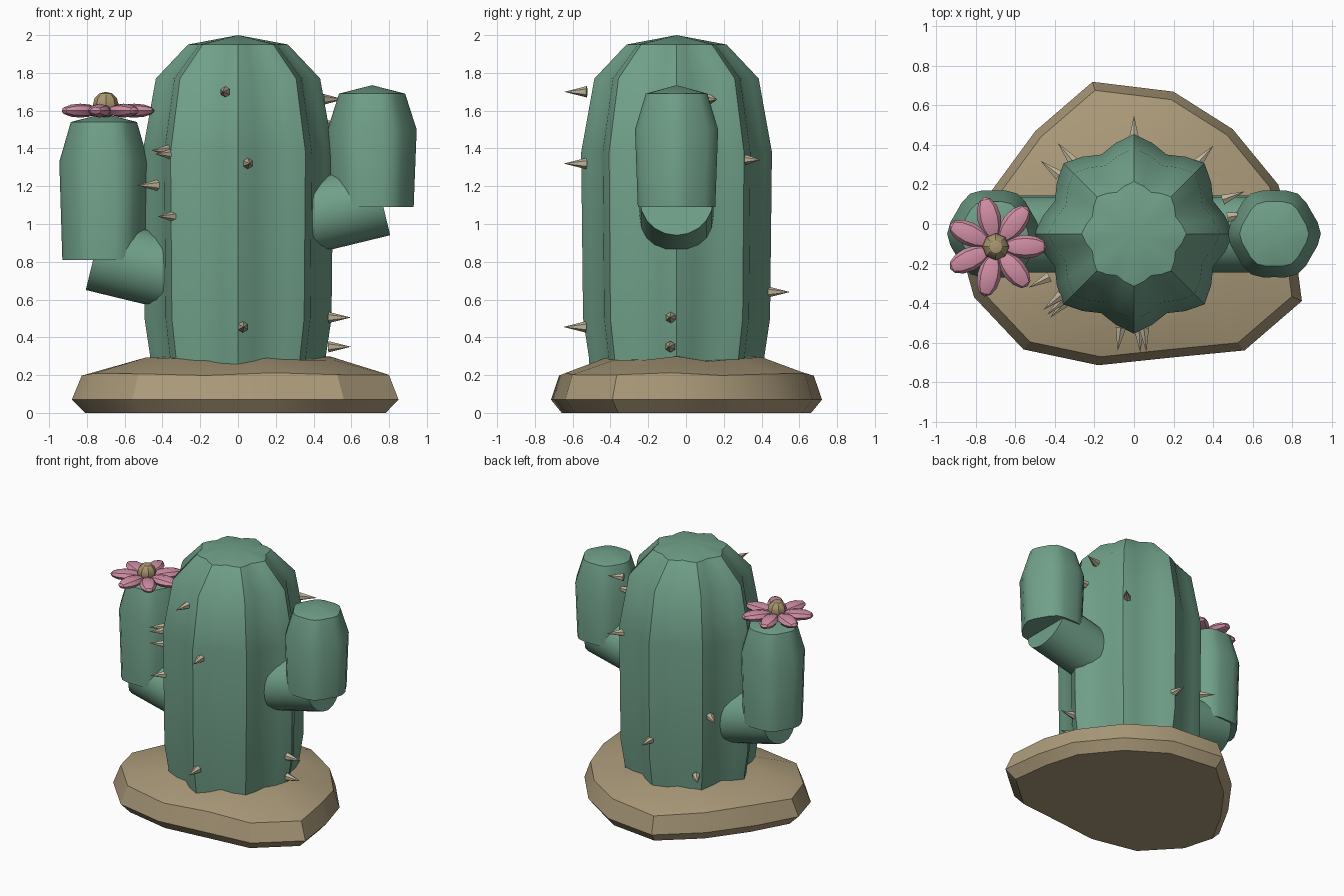
import bpy, bmesh, math
from mathutils import Vector, Matrix

if "Cube" in bpy.data.objects:
    bpy.data.objects.remove(bpy.data.objects["Cube"])


def material(name, rgb):
    m = bpy.data.materials.new(name)
    m.diffuse_color = (*rgb, 1)
    m.use_nodes = True
    m.node_tree.nodes["Principled BSDF"].inputs["Base Color"].default_value = m.diffuse_color
    return m


GREEN = material("cactus_green", (0.162, 0.35, 0.25))
SAND = material("sandy_brown", (0.41, 0.325, 0.195))
PINK = material("petal_pink", (0.63, 0.27, 0.37))
OCHRE = material("pollen_ochre", (0.40, 0.31, 0.16))
BONE = material("spine_bone", (0.51, 0.45, 0.32))


def finish(bm, name, mat, angle=None):
    """Turn a bmesh into an object; smooth below the angle, else flat."""
    bmesh.ops.recalc_face_normals(bm, faces=bm.faces)
    me = bpy.data.meshes.new(name)
    bm.to_mesh(me)
    bm.free()
    me.materials.append(mat)
    ob = bpy.data.objects.new(name, me)
    bpy.context.collection.objects.link(ob)
    if angle:
        bpy.ops.object.select_all(action='DESELECT')
        ob.select_set(True)
        bpy.context.view_layer.objects.active = ob
        bpy.ops.object.shade_smooth_by_angle(angle=math.radians(angle))
    return ob


def skin(bm, rings, apex=None):
    """Bridge rings of points, cap the bottom, close the top."""
    loops = [[bm.verts.new(p) for p in r] for r in rings]
    n = len(loops[0])
    for a, b in zip(loops, loops[1:]):
        for i in range(n):
            j = (i + 1) % n
            bm.faces.new((a[i], a[j], b[j], b[i]))
    bm.faces.new(loops[0][::-1])
    if apex is None:
        bm.faces.new(loops[-1])
    else:
        t = bm.verts.new(apex)
        for i in range(n):
            bm.faces.new((loops[-1][i], loops[-1][(i + 1) % n], t))


def ribbed(name, cx, cy, profile, top, ribs, depth, seg):
    """Ribbed column from (crest radius, height) pairs."""
    rings = []
    for r, z in profile:
        ring = []
        for i in range(seg):
            a = math.tau * i / seg
            k = r * (1 - depth * (1 - math.cos(ribs * a)) / 2)
            ring.append((cx + k * math.cos(a), cy + k * math.sin(a), z))
        rings.append(ring)
    bm = bmesh.new()
    skin(bm, rings, (cx, cy, top))
    return finish(bm, name, GREEN, 35)


CY = -0.05

# Sandy mound: one irregular outline stacked at several heights
outline = [(-.21, .72), (.2, .67), (.5, .48), (.73, .2), (.81, -.08), (.85, -.39),
           (.56, -.64), (.2, -.675), (-.18, -.715), (-.56, -.635), (-.81, -.37),
           (-.88, -.12), (-.72, .17), (-.5, .47)]
outline.reverse()
mound = bmesh.new()
skin(mound, [[(x * s, y * s, z + w * math.sin(i * 2.3)) for i, (x, y) in enumerate(outline)]
             for s, z, w in ((.92, 0, 0), (1, .07, 0), (.94, .205, .008), (.6, .285, .015))],
     (0, 0, .3))
finish(mound, "sand_mound", SAND, 30)

# Main trunk
ribbed("trunk", 0, CY,
       [(.45, .1), (.465, .3), (.495, .5), (.505, 1.38), (.435, 1.77), (.265, 1.95)],
       2.0, 8, .14, 32)

# Arms: tilted stub plus upright ribbed tip
for side, word, bottom, shoulder, rim, stub_z in (
        (1, "right", 1.09, 1.5, 1.69, 1.13), (-1, "left", .81, 1.33, 1.54, .84)):
    ribbed(word + "_arm", side * .71, CY,
           [(.22, bottom), (.236, shoulder), (.175, rim)], rim + .045, 6, .07, 24)
    end = Vector((side * .76, CY, stub_z))
    axis = Vector((side * .97, 0, .235)).normalized()
    bm = bmesh.new()
    bmesh.ops.create_cone(bm, cap_ends=True, segments=20, radius1=.195, radius2=.195, depth=.55,
                          matrix=Matrix.Translation(end - axis * .275)
                          @ axis.to_track_quat('Z', 'Y').to_matrix().to_4x4())
    finish(bm, word + "_arm_stub", GREEN, 35)

# Flower: seven petals around a round centre
FLOWER = Matrix.Translation((-.70, -.115, 1.6))
bm = bmesh.new()
for i in range(7):
    bmesh.ops.create_uvsphere(
        bm, u_segments=8, v_segments=6, radius=1,
        matrix=FLOWER @ Matrix.Rotation(math.tau * i / 7, 4, 'Z')
        @ Matrix.Translation((.15, 0, 0)) @ Matrix.Diagonal((.108, .06, .037, 1))
        @ Matrix.Rotation(math.pi / 2, 4, 'Y'))
finish(bm, "petals", PINK, 30)
bm = bmesh.new()
bmesh.ops.create_uvsphere(bm, u_segments=8, v_segments=6, radius=.068,
                          matrix=FLOWER @ Matrix.Translation((0, 0, .032)))
finish(bm, "flower_centre", OCHRE, 30)

# Spines: small cones pointing out of the trunk (angle, height)
bm = bmesh.new()
for deg, z in ((262, 1.7), (276, 1.32), (273, .455), (-3.5, .505), (-4, .35), (21, 1.66),
               (10, 1.52), (48, 1.34), (90, .64), (142, .85), (130, .4),
               (207, 1.205), (220, 1.39), (223, 1.37), (225, 1.04)):
    a = math.radians(deg)
    d = Vector((math.cos(a), math.sin(a), 0))
    bmesh.ops.create_cone(bm, cap_ends=True, segments=6, radius1=.03, radius2=0, depth=.12,
                          matrix=Matrix.Translation(Vector((0, CY, z)) + d * .54)
                          @ d.to_track_quat('Z', 'Y').to_matrix().to_4x4())
finish(bm, "spines", BONE)
